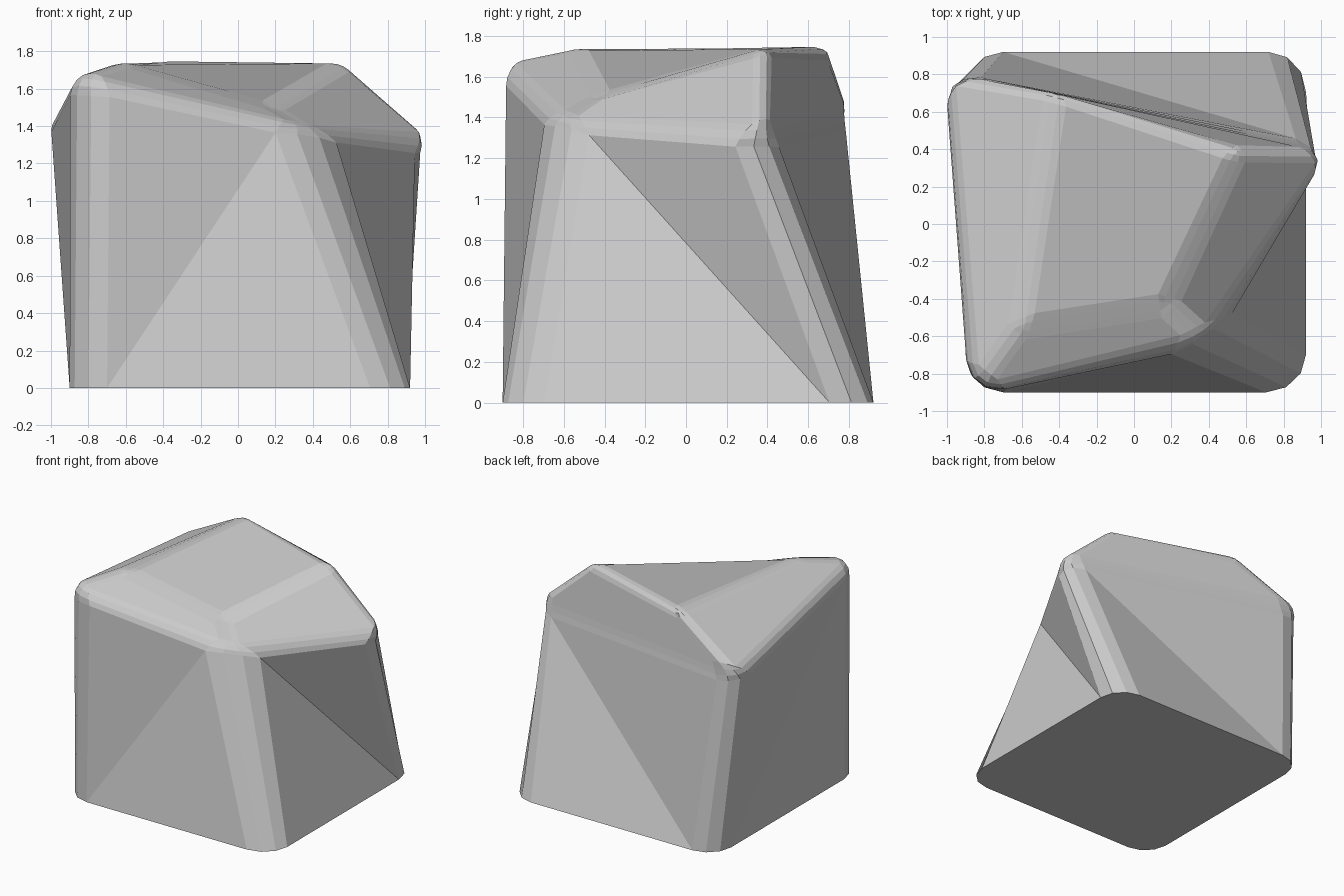
import bpy, bmesh

if "Cube" in bpy.data.objects:
    bpy.data.objects.remove(bpy.data.objects["Cube"])

# Key corners, counter-clockwise from front left: foot, outer rim, raised crown
foot = [(-.90, -.90, 0), (.92, -.90, 0), (.92, .92, 0), (-.90, .92, 0)]
rim = [(-.88, -.93, 1.67), (.39, -.63, 1.39), (1.07, .39, 1.31), (-1.02, .82, 1.41)]
crown = [(-.61, -.56, 1.75), (.17, -.43, 1.49), (.57, .39, 1.755), (-.42, .72, 1.745)]

bm = bmesh.new()
rings = [[bm.verts.new(p) for p in ring] for ring in (foot, rim, crown)]
weight = bm.edges.layers.float.new("bevel_weight_edge")

# Stack the rings into walls and shoulder facets, then close the ends
for lower, upper in zip(rings, rings[1:]):
    for i in range(4):
        j = (i + 1) % 4
        bm.faces.new((lower[i], lower[j], upper[j], upper[i]))
bm.faces.new(rings[0][::-1])
bm.faces.new(rings[2])

# Broad rounding on upright edges, narrow on the rim and crown, sharp foot
for e in bm.edges:
    a, b = (v.co.z for v in e.verts)
    if min(a, b) > 0:
        e[weight] = 0.35
    elif max(a, b) > 0:
        e[weight] = 1.0

mesh = bpy.data.meshes.new("faceted_block")
bm.to_mesh(mesh)
bm.free()
block = bpy.data.objects.new("faceted_block", mesh)
bpy.context.collection.objects.link(block)

# Worn edges, applied to the mesh
bevel = block.modifiers.new("worn_edges", "BEVEL")
bevel.limit_method = 'WEIGHT'
bevel.width = 0.2
bevel.segments = 3
bevel.use_clamp_overlap = False
bpy.context.view_layer.objects.active = block
bpy.ops.object.modifier_apply(modifier=bevel.name)

# Fold each twisted wall inward along its more recessed diagonal
bm = bmesh.new()
bm.from_mesh(mesh)
for f in [f for f in bm.faces if f.calc_area() > 1 and abs(f.normal.z) < .5]:
    v = list(f.verts)
    if len(v) != 4:
        continue
    depth = [(v[k].co + v[k + 2].co).dot(f.normal) for k in (0, 1)]
    k = 0 if depth[0] < depth[1] else 1
    bmesh.utils.face_split(f, v[k], v[k + 2])
bm.to_mesh(mesh)
bm.free()
